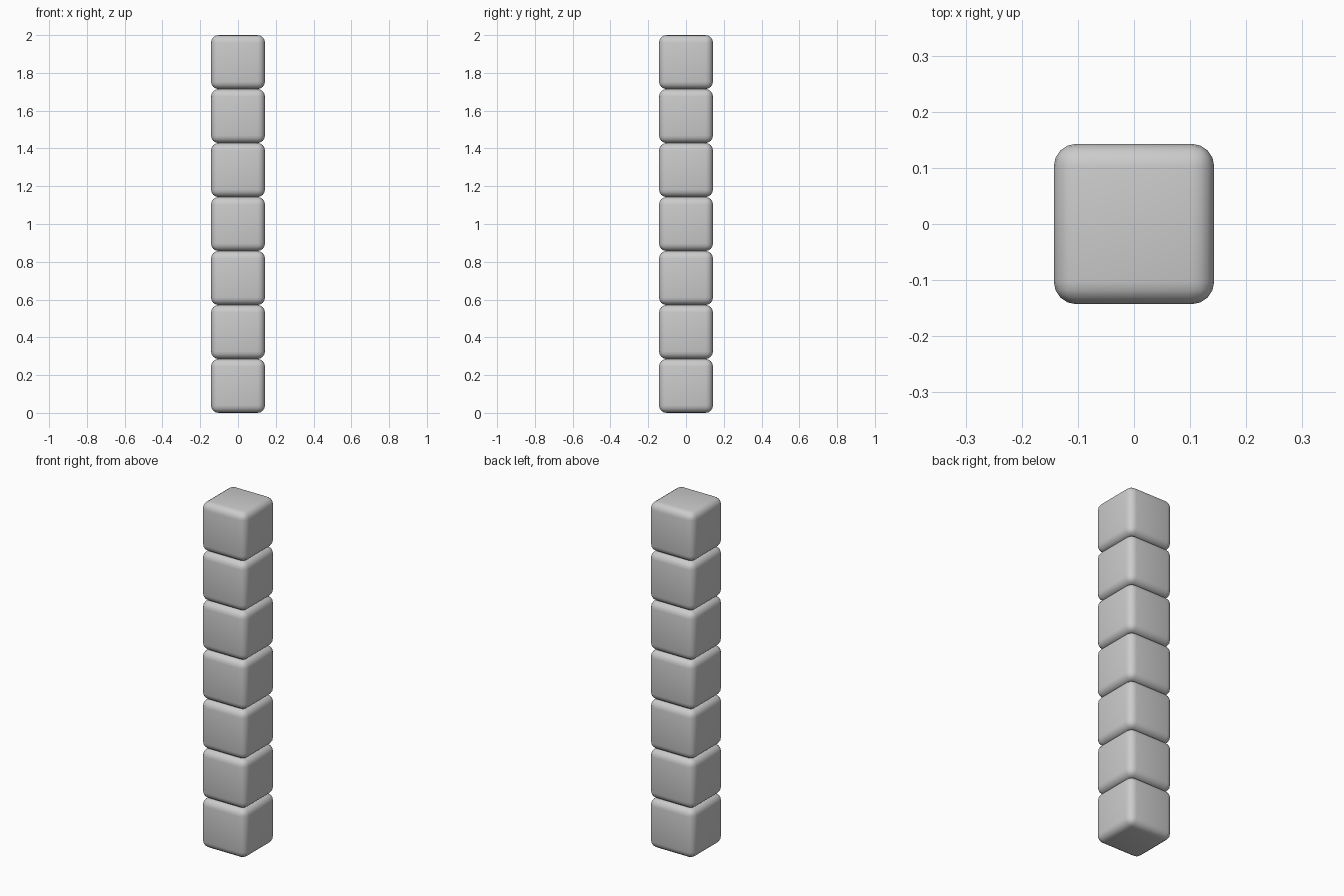
import bpy

if "Cube" in bpy.data.objects:
    bpy.data.objects.remove(bpy.data.objects["Cube"])

COUNT = 7
SIZE = 2.0 / COUNT

# Stack of identical rounded cubes, each resting on the one below
for i in range(COUNT):
    bpy.ops.mesh.primitive_cube_add(size=SIZE, location=(0, 0, SIZE * (i + 0.5)))
    cube = bpy.context.object
    cube.name = f"rounded_cube_{i + 1}"

    # Rounded edges
    bevel = cube.modifiers.new("rounded_edges", 'BEVEL')
    bevel.width = 0.04
    bevel.segments = 4
    bevel.limit_method = 'NONE'
    bpy.ops.object.modifier_apply(modifier=bevel.name)
    bpy.ops.object.shade_smooth()
